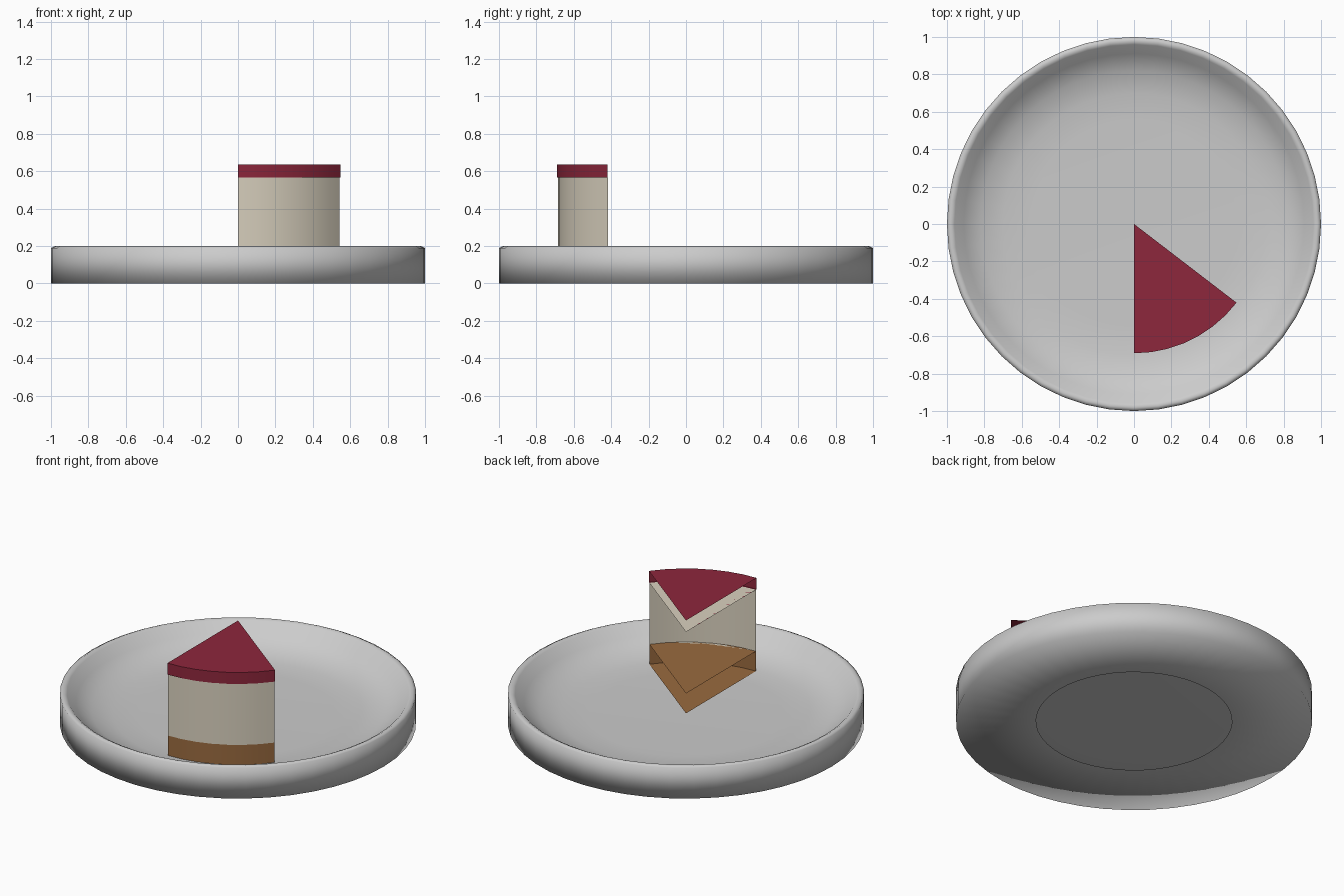
import bpy, bmesh, math

if "Cube" in bpy.data.objects:
    bpy.data.objects.remove(bpy.data.objects["Cube"])

SEG = 48
STEP = 2 * math.pi / SEG


def material(name, rgb):
    m = bpy.data.materials.new(name)
    m.diffuse_color = (*rgb, 1)
    m.use_nodes = True
    m.node_tree.nodes["Principled BSDF"].inputs["Base Color"].default_value = m.diffuse_color
    return m


def finish(bm, name, mat=None):
    me = bpy.data.meshes.new(name)
    bm.to_mesh(me)
    bm.free()
    ob = bpy.data.objects.new(name, me)
    bpy.context.collection.objects.link(ob)
    if mat:
        me.materials.append(mat)
    return ob


def ring(bm, r, z, n=SEG, start=0.0):
    return [bm.verts.new((r * math.cos(start + i * STEP),
                          r * math.sin(start + i * STEP), z)) for i in range(n)]


# Plate: lathed from the underside opening, up the wall, over the rim to the floor
profile = [(0.55, 0.0), (1.0, 0.0), (1.0, 0.19), (0.98, 0.2), (0.96, 0.19),
           (0.91, 0.135), (0.82, 0.085), (0.70, 0.06), (0.55, 0.055)]
bm = bmesh.new()
rings = [ring(bm, r, z) for r, z in profile]
for a, b in zip(rings, rings[1:]):
    for i in range(SEG):
        j = (i + 1) % SEG
        bm.faces.new((a[i], a[j], b[j], b[i]))
bm.faces.new(rings[-1])
bmesh.ops.recalc_face_normals(bm, faces=bm.faces)
if rings[-1][0].link_faces and max(bm.faces, key=lambda f: len(f.verts)).normal.z < 0:
    bmesh.ops.reverse_faces(bm, faces=bm.faces)
for f in bm.faces:
    f.smooth = True
finish(bm, "plate")


# Cake layers: seven-segment wedges with a rounded outer wall and open cut sides
def layer(name, r, z0, z1, rgb):
    bm = bmesh.new()
    caps = []
    for z in (z0, z1):
        caps.append((bm.verts.new((0, 0, z)), ring(bm, r, z, 8, -math.pi / 2)))
    (c0, low), (c1, high) = caps
    for i in range(7):
        bm.faces.new((low[i], low[i + 1], high[i + 1], high[i])).smooth = True
    bottom = bm.faces.new([c0] + low[::-1])
    top = bm.faces.new([c1] + high)
    for e in list(bottom.edges) + list(top.edges):
        e.smooth = False
    finish(bm, name, material(name + "_colour", rgb))


layer("biscuit_base", 0.684, 0.062, 0.185, (0.32, 0.145, 0.05))
layer("cream_filling", 0.684, 0.185, 0.566, (0.70, 0.64, 0.52))
layer("fruit_topping", 0.691, 0.566, 0.637, (0.27, 0.02, 0.045))
